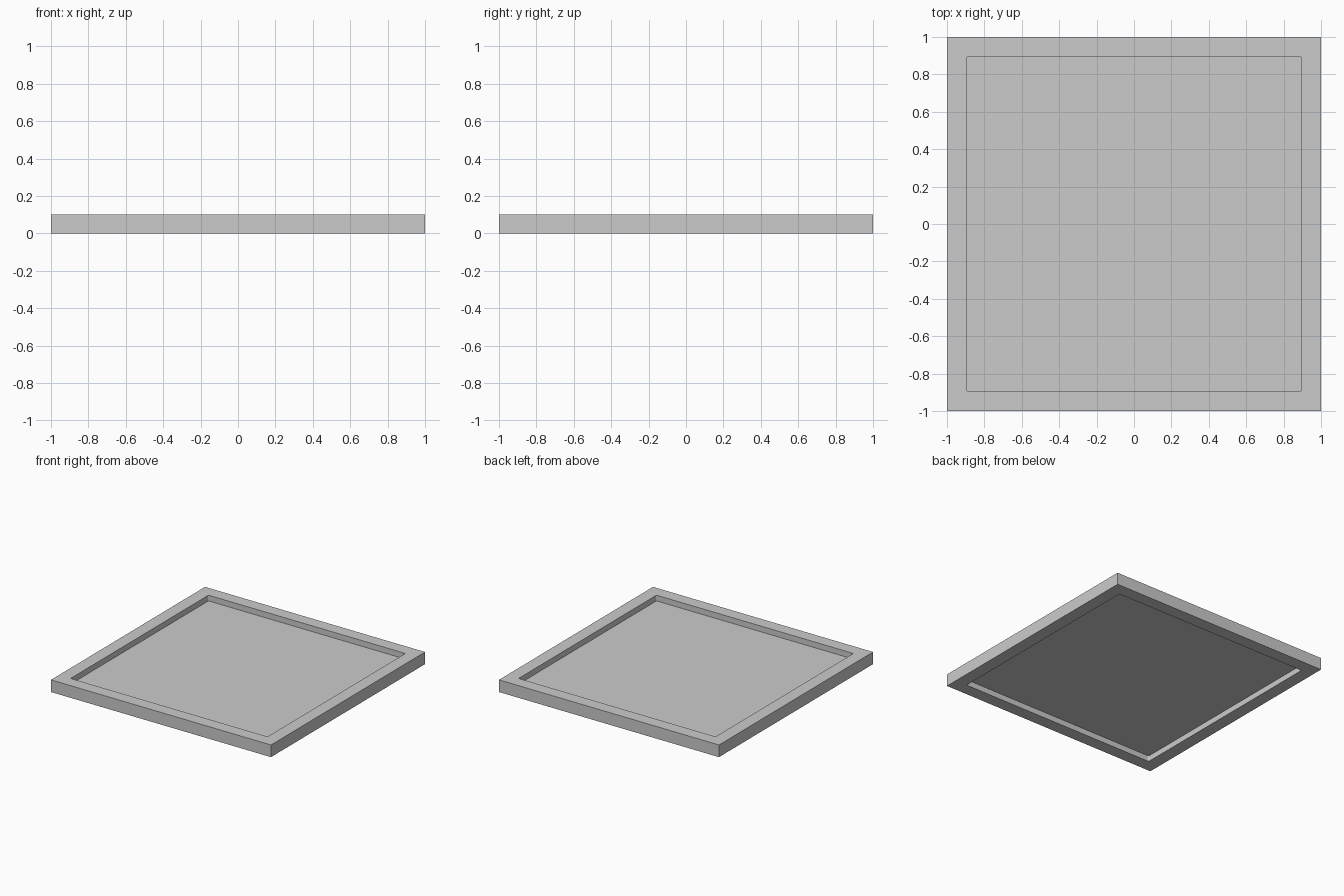
import bpy
import math

if "Cube" in bpy.data.objects:
    bpy.data.objects.remove(bpy.data.objects["Cube"])

HALF, OPENING, HEIGHT = 1.0, 0.895, 0.1


def square(half, radius=0.0, steps=4):
    """Square outline, optionally with rounded corners."""
    if radius == 0:
        return [(half, half), (-half, half), (-half, -half), (half, -half)]
    pts = []
    for q, (sx, sy) in enumerate([(1, 1), (-1, 1), (-1, -1), (1, -1)]):
        for i in range(steps + 1):
            a = math.pi / 2 * (q + i / steps)
            pts.append((sx * (half - radius) + radius * math.cos(a),
                        sy * (half - radius) + radius * math.sin(a)))
    return pts


def slab(name, outlines, thickness):
    """Flat filled curve extruded to a slab centred at mid height."""
    curve = bpy.data.curves.new(name, 'CURVE')
    curve.dimensions = '2D'
    curve.fill_mode = 'BOTH'
    curve.extrude = thickness / 2
    for pts in outlines:
        spline = curve.splines.new('POLY')
        spline.points.add(len(pts) - 1)
        for p, (x, y) in zip(spline.points, pts):
            p.co = (x, y, 0, 1)
        spline.use_cyclic_u = True
        spline.use_smooth = False
    obj = bpy.data.objects.new(name, curve)
    obj.location.z = HEIGHT / 2
    bpy.context.collection.objects.link(obj)
    bpy.ops.object.select_all(action='DESELECT')
    obj.select_set(True)
    bpy.context.view_layer.objects.active = obj
    bpy.ops.object.convert(target='MESH')
    return bpy.context.object


# Square border with an opening through it
slab("frame", [square(HALF), square(OPENING, 0.01)], HEIGHT)

# Thin sheet set halfway up the opening
slab("panel", [square(OPENING, 0.01)], 0.006)
